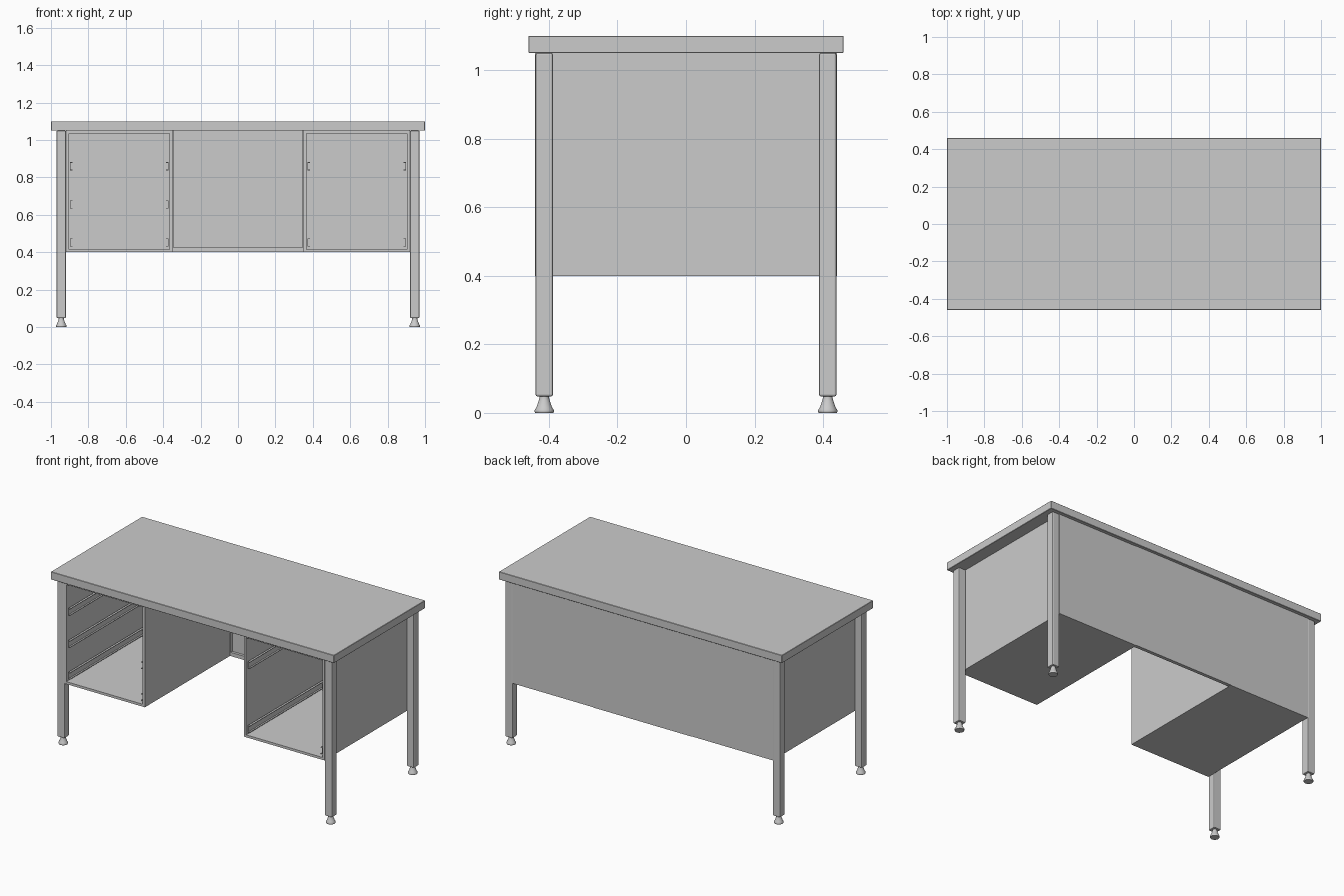
import bpy, bmesh, math

if "Cube" in bpy.data.objects:
    bpy.data.objects.remove(bpy.data.objects["Cube"])


def make_object(name, bm):
    bmesh.ops.recalc_face_normals(bm, faces=bm.faces)
    mesh = bpy.data.meshes.new(name)
    bm.to_mesh(mesh)
    bm.free()
    ob = bpy.data.objects.new(name, mesh)
    bpy.context.collection.objects.link(ob)
    return ob


def add_box(bm, x0, x1, y0, y1, z0, z1):
    verts = bmesh.ops.create_cube(bm, size=1)["verts"]
    for v in verts:
        v.co.x = x0 if v.co.x < 0 else x1
        v.co.y = y0 if v.co.y < 0 else y1
        v.co.z = z0 if v.co.z < 0 else z1
    return verts


def boxes(name, *dims):
    bm = bmesh.new()
    for d in dims:
        add_box(bm, *d)
    return make_object(name, bm)


def bevel(ob, width, segments=1):
    mod = ob.modifiers.new("soft_edges", "BEVEL")
    mod.width = width
    mod.segments = segments


def lathe(name, profile, x, y, sides=24):
    bm = bmesh.new()
    rings = []
    for r, z in profile:
        rings.append([bm.verts.new((x + r * math.cos(2 * math.pi * i / sides),
                                    y + r * math.sin(2 * math.pi * i / sides), z))
                      for i in range(sides)])
    for a, b in zip(rings, rings[1:]):
        for i in range(sides):
            j = (i + 1) % sides
            bm.faces.new((a[i], a[j], b[j], b[i]))
    bm.faces.new(rings[0])
    bm.faces.new(rings[-1])
    ob = make_object(name, bm)
    bpy.ops.object.select_all(action="DESELECT")
    bpy.context.view_layer.objects.active = ob
    ob.select_set(True)
    bpy.ops.object.shade_smooth_by_angle(angle=math.radians(35))
    return ob


# Table top
bevel(boxes("table_top", (-1, 1, -0.46, 0.46, 1.05, 1.10)), 0.002)

# Four square legs with levelling feet
FOOT = [(0.026, 0), (0.028, 0.003), (0.028, 0.008), (0.023, 0.016), (0.016, 0.036),
        (0.014, 0.044), (0.014, 0.052)]
for side, sx in (("left", -1), ("right", 1)):
    for end, sy in (("front", -1), ("back", 1)):
        x, y = sx * 0.945, sy * 0.4135
        leg = boxes(f"{end}_{side}_leg",
                    (x - 0.025, x + 0.025, y - 0.025, y + 0.025, 0.048, 1.05))
        bevel(leg, 0.005, 2)
        lathe(f"{end}_{side}_foot", FOOT, x, y)


# Open-fronted cabinets with drawer runners on both walls
def cabinet(side, x0, x1, runner_heights):
    t, f, b, z0, z1 = 0.022, -0.44, 0.438, 0.40, 1.05
    bm = bmesh.new()
    add_box(bm, x0, x1, f, b, z0, z1)
    front = min(bm.faces, key=lambda p: p.calc_center_median().y)
    # Inset the front face and push it back to hollow the carcass
    bmesh.ops.inset_individual(bm, faces=[front], thickness=t)
    inner = bmesh.ops.extrude_face_region(bm, geom=[front])
    for v in inner["geom"]:
        if isinstance(v, bmesh.types.BMVert):
            v.co.y = b - 0.01
    if front.is_valid:
        bmesh.ops.delete(bm, geom=[front], context="FACES")
    make_object(f"{side}_cabinet", bm)

    for n, z in enumerate(runner_heights):
        for wall, x, s in (("left", x0 + t, 1), ("right", x1 - t, -1)):
            web = sorted((x, x + s * 0.003))
            lip = sorted((x, x + s * 0.013))
            y0, y1 = f + 0.01, b - 0.02
            boxes(f"{side}_cabinet_{wall}_runner_{n + 1}",
                  (*web, y0, y1, z - 0.022, z + 0.022),
                  (*lip, y0, y1, z + 0.018, z + 0.022),
                  (*lip, y0, y1, z - 0.022, z - 0.018))


cabinet("left", -0.92, -0.35, (0.86, 0.655, 0.452))
cabinet("right", 0.35, 0.92, (0.86, 0.452))

# Modesty panel closing the knee space, with folded edges and a bottom lip
boxes("back_panel",
      (-0.35, 0.35, 0.435, 0.441, 0.40, 1.05),
      (-0.35, -0.345, 0.418, 0.438, 0.40, 1.05),
      (0.345, 0.35, 0.418, 0.438, 0.40, 1.05))
boxes("back_panel_lip", (-0.345, 0.345, 0.418, 0.436, 0.401, 0.425))
